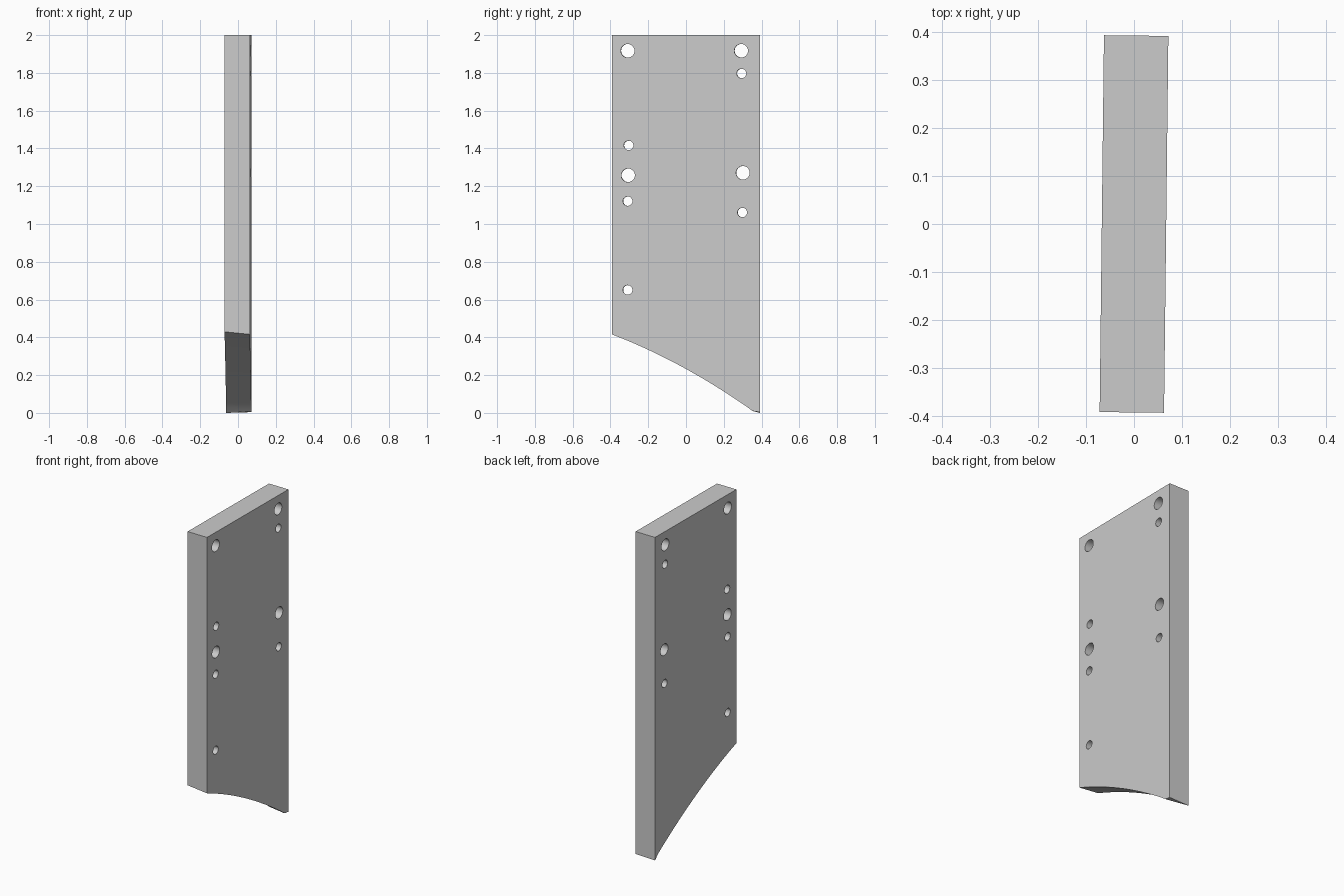
import bpy, bmesh, math
from mathutils import Matrix

if "Cube" in bpy.data.objects:
    bpy.data.objects.remove(bpy.data.objects["Cube"])

HALF_T, HALF_W, TOP, N = 0.067, 0.392, 2.0, 24
YAW = -0.0115
BIG, SMALL = 0.036, 0.025


def arc_z(y):
    # shallow concave arc along the lower edge
    t = (y + 0.39) / 0.745
    return 0.415 - 0.405 * t + 0.12 * t * (1 - t)


def lower_edge(bm, x, y_end, shift, z_end):
    verts = []
    for i in range(N + 1):
        y = -HALF_W + (y_end + HALF_W) * i / N
        z = z_end if i == N else arc_z(y - shift)
        verts.append(bm.verts.new((x, y, z)))
    return verts


# plate outline: the arc cut runs slightly skewed through the thickness
bm = bmesh.new()
left = lower_edge(bm, -HALF_T, HALF_W, 0.036, 0.0)
right = lower_edge(bm, HALF_T, 0.353, 0.0, 0.01)
tip = bm.verts.new((HALF_T, HALF_W, 0.004))
lf, lb, rf, rb = [bm.verts.new((x, y, TOP)) for x in (-HALF_T, HALF_T)
                  for y in (-HALF_W, HALF_W)]
bm.faces.new(left + [lb, lf])
bm.faces.new(right + [tip, rb, rf])
for i in range(N):
    f = bm.faces.new((left[i], left[i + 1], right[i + 1], right[i]))
    f.smooth = True
bm.faces.new((left[N], tip, right[N]))
bm.faces.new((lf, rf, right[0], left[0]))
bm.faces.new((lb, rb, tip, left[N]))
bm.faces.new((lf, lb, rb, rf))
bmesh.ops.recalc_face_normals(bm, faces=bm.faces)
mesh = bpy.data.meshes.new("plate")
bm.to_mesh(mesh)
bm.free()
plate = bpy.data.objects.new("plate", mesh)
bpy.context.collection.objects.link(plate)

# bolt and dowel holes: y, z, radius
holes = [(-0.308, 1.917, BIG), (-0.303, 1.416, SMALL), (-0.306, 1.258, BIG),
         (-0.308, 1.121, SMALL), (-0.308, 0.651, SMALL),
         (0.293, 1.917, BIG), (0.295, 1.797, SMALL), (0.302, 1.271, BIG),
         (0.299, 1.061, SMALL)]
bm = bmesh.new()
for y, z, r in holes:
    m = Matrix.Translation((0, y, z)) @ Matrix.Rotation(math.pi / 2, 4, 'Y')
    bmesh.ops.create_cone(bm, cap_ends=True, segments=32, radius1=r, radius2=r,
                          depth=0.4, matrix=m)
cut_mesh = bpy.data.meshes.new("hole_cutter")
bm.to_mesh(cut_mesh)
bm.free()
cutter = bpy.data.objects.new("hole_cutter", cut_mesh)
bpy.context.collection.objects.link(cutter)
cutter.hide_render = True

# drill the plate
mod = plate.modifiers.new("holes", 'BOOLEAN')
mod.operation, mod.solver, mod.object = 'DIFFERENCE', 'EXACT', cutter
bpy.context.view_layer.objects.active = plate
plate.select_set(True)
bpy.ops.object.modifier_apply(modifier=mod.name)
bpy.data.objects.remove(cutter)

# slight turn about the vertical, soft shading on the curved faces
plate.data.transform(Matrix.Rotation(YAW, 4, 'Z'))
bpy.ops.object.shade_smooth_by_angle(angle=math.radians(20))
